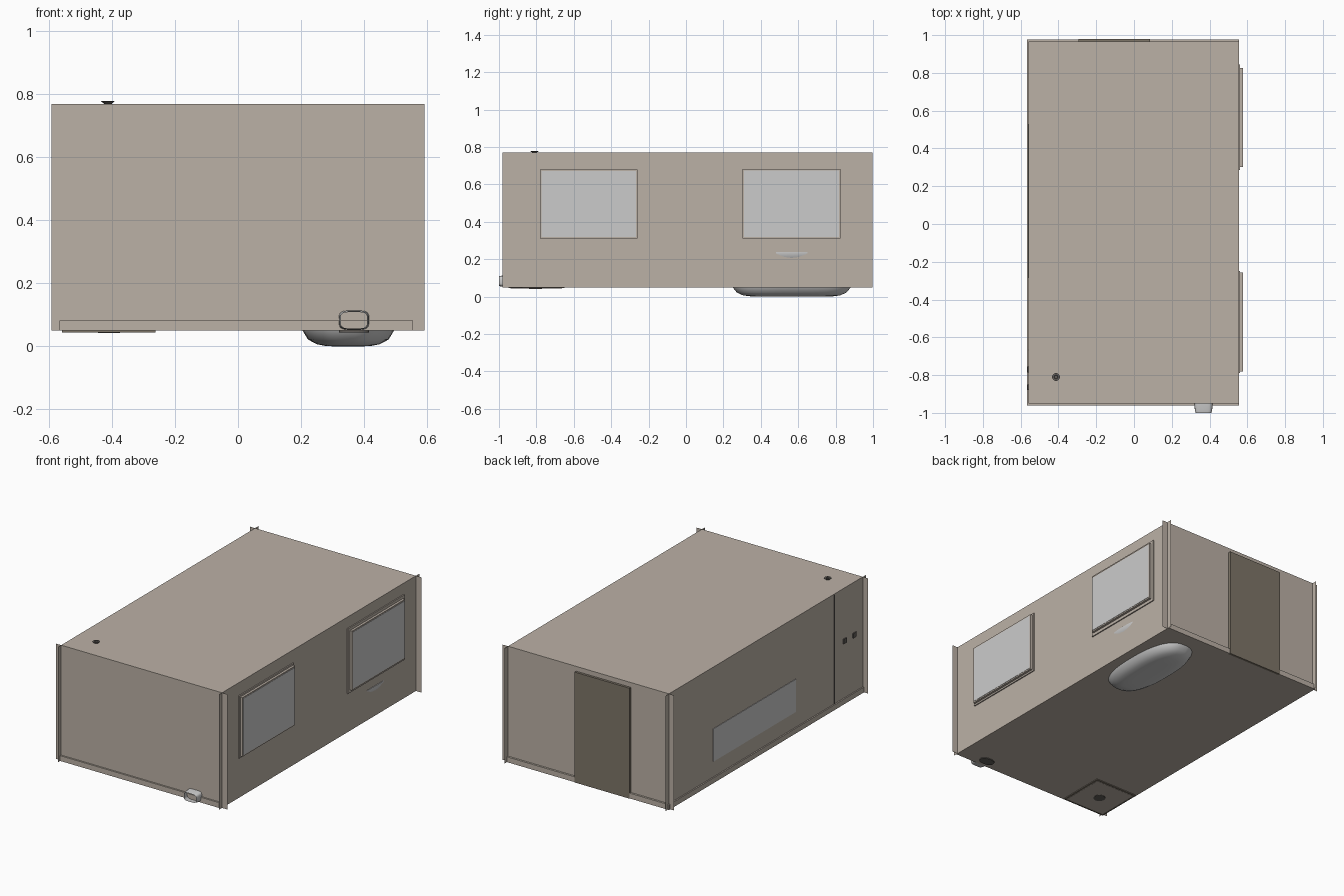
import bpy, bmesh, math

if "Cube" in bpy.data.objects:
    bpy.data.objects.remove(bpy.data.objects["Cube"])

def mat(name, c):
    m = bpy.data.materials.new(name)
    m.diffuse_color = (*c, 1)
    m.use_nodes = True
    m.node_tree.nodes["Principled BSDF"].inputs["Base Color"].default_value = m.diffuse_color
    return m

WALL = mat("wall_paint", (0.50, 0.44, 0.38))
DOOR = mat("door_brown", (0.21, 0.18, 0.14))
DARK = mat("dark_metal", (0.12, 0.11, 0.10))

def finish(name, bm, material=None):
    me = bpy.data.meshes.new(name)
    bm.to_mesh(me)
    bm.free()
    ob = bpy.data.objects.new(name, me)
    bpy.context.collection.objects.link(ob)
    if material:
        me.materials.append(material)
    return ob

def box(name, x, y, z, material=None):
    bm = bmesh.new()
    bmesh.ops.create_cube(bm, size=1)
    for v in bm.verts:
        v.co = [(a + b) / 2 + c * (b - a) for (a, b), c in zip((x, y, z), v.co)]
    return finish(name, bm, material)

def sheet(name, corners, material=None):
    bm = bmesh.new()
    bm.faces.new([bm.verts.new(c) for c in corners])
    return finish(name, bm, material)

def loft(name, rings, cap_start, cap_end, material=None, smooth=None):
    bm = bmesh.new()
    loops = [[bm.verts.new(p) for p in r] for r in rings]
    n = len(loops[0])
    for a, b in zip(loops, loops[1:]):
        for i in range(n):
            j = (i + 1) % n
            bm.faces.new((a[i], a[j], b[j], b[i]))
    if cap_start:
        bm.faces.new(loops[0][::-1])
    if cap_end:
        bm.faces.new(loops[-1])
    bmesh.ops.recalc_face_normals(bm, faces=bm.faces)
    ob = finish(name, bm, material)
    if smooth:
        bpy.ops.object.select_all(action='DESELECT')
        ob.select_set(True)
        bpy.context.view_layer.objects.active = ob
        bpy.ops.object.shade_smooth_by_angle(angle=math.radians(smooth))
    return ob

def oval(rx, ry, power, n):
    pts = []
    for i in range(n):
        t = 2 * math.pi * i / n
        c, s = math.cos(t), math.sin(t)
        pts.append((rx * math.copysign(abs(c) ** (2 / power), c),
                    ry * math.copysign(abs(s) ** (2 / power), s)))
    return pts

# Room shell: thin wall sheets that cross at the corners
X0, X1, Y0, Y1, Z0, Z1 = -0.558, 0.555, -0.95, 0.965, 0.05, 0.77
for name, y in (("front_wall", Y0), ("back_wall", Y1)):
    sheet(name, [(-0.592, y, Z0), (0.592, y, Z0), (0.592, y, Z1), (-0.592, y, Z1)], WALL)
for name, x in (("left_wall", X0), ("right_wall", X1)):
    sheet(name, [(x, -0.982, Z0), (x, 0.998, Z0), (x, 0.998, Z1), (x, -0.982, Z1)], WALL)
for name, z in (("floor", Z0), ("ceiling", Z1)):
    sheet(name, [(X0, Y0, z), (X1, Y0, z), (X1, Y1, z), (X0, Y1, z)], WALL)

# Skirting boards
SK = (Z0, 0.083)
box("front_skirting", (-0.566, X1), (Y0 - 0.01, Y0), SK, WALL)
box("left_skirting", (X0 - 0.008, X0), (Y0, Y1 + 0.01), SK, WALL)
box("back_skirting_right", (0.085, X1), (Y1, Y1 + 0.012), SK, WALL)
box("back_skirting_left", (-0.566, -0.295), (Y1, Y1 + 0.012), SK, WALL)

# Door in the back wall
box("door", (-0.295, 0.085), (Y1, Y1 + 0.015), (Z0, 0.74), DOOR)

# Windows on the right wall: flat surround, raised frame, pane
for name, (a, b), (c, d) in (("front_window", (-0.79, -0.248), (0.30, 0.69)),
                             ("back_window", (0.285, 0.845), (0.293, 0.70))):
    box(name + "_surround", (X1, 0.562), (a, b), (c, d), WALL)
    g = 0.01 if a < 0 else 0.018
    box(name + "_frame", (X1, 0.576), (a + g, b - g), (c + g, d - g), WALL)
    box(name + "_pane", (0.57, 0.578), (a + g + 0.008, b - g - 0.008),
        (c + g + 0.008, d - g - 0.008))

# Mirror panel, shower edge strip and tap plates on the left wall
box("mirror", (X0 - 0.003, X0), (-0.285, 0.53), (0.18, 0.385))
box("shower_edge", (X0 - 0.004, X0), (-0.67, -0.665), (0.083, 0.765), DARK)
for i, y in enumerate((-0.77, -0.865)):
    box(f"tap_plate_{i + 1}", (X0 - 0.006, X0), (y - 0.015, y + 0.015), (0.425, 0.455), DARK)

# Bathtub: (half width, half length, height, roundness) from base to rim to basin
tub = [(0.03, 0.15, 0.0, 2.8), (0.07, 0.215, 0.001, 2.8), (0.10, 0.26, 0.007, 2.7),
       (0.128, 0.293, 0.022, 2.6), (0.145, 0.316, 0.05, 2.5), (0.17, 0.345, 0.12, 2.2),
       (0.19, 0.37, 0.19, 2), (0.205, 0.385, 0.207, 2), (0.210, 0.395, 0.232, 2),
       (0.210, 0.395, 0.238, 2), (0.19, 0.37, 0.238, 2), (0.165, 0.34, 0.13, 2.2),
       (0.12, 0.28, 0.03, 2.5), (0.05, 0.18, 0.012, 2.8)]
loft("bathtub", [[(0.35 + x, 0.565 + y, z) for x, y in oval(rx, ry, p, 64)]
                 for rx, ry, z, p in tub], True, True, None, 50)

# Shower tray with its drain
box("shower_tray", (X0, -0.262), (Y0, -0.65), (0.045, 0.065), DOOR)
box("shower_tray_panel", (X0 + 0.012, -0.274), (Y0 + 0.012, -0.662), (0.044, 0.05), WALL)
loft("shower_drain", [[(-0.41 + x, -0.805 + y, z) for x, y in oval(0.035, 0.035, 2, 24)]
                      for z in (0.042, 0.05)], True, True, DARK)

# Toilet outlet: open rounded duct, and the toilet foot under the floor
loft("outlet_duct", [[(0.368 + x, y, 0.083 + z) for x, z in oval(rx, rz, 4, 32)]
                     for rx, rz, y in ((0.048, 0.031, Y0), (0.046, 0.029, -0.985),
                                       (0.042, 0.026, -1.0))], False, False, None, 40)
loft("toilet_foot", [[(0.368 + x, -0.905 + y, z) for x, y in oval(0.048, 0.032, 2.4, 24)]
                     for z in (0.045, 0.06)], True, True, DARK)

# Ceiling vent: small flared hexagonal cap
loft("ceiling_vent", [[(-0.413 + x, -0.81 + y, z) for x, y in oval(r, r, 2, 12)]
                      for r, z in ((0.012, 0.765), (0.013, 0.771), (0.021, 0.777),
                                   (0.021, 0.779), (0.010, 0.779), (0.009, 0.772))],
     True, True, DARK)
